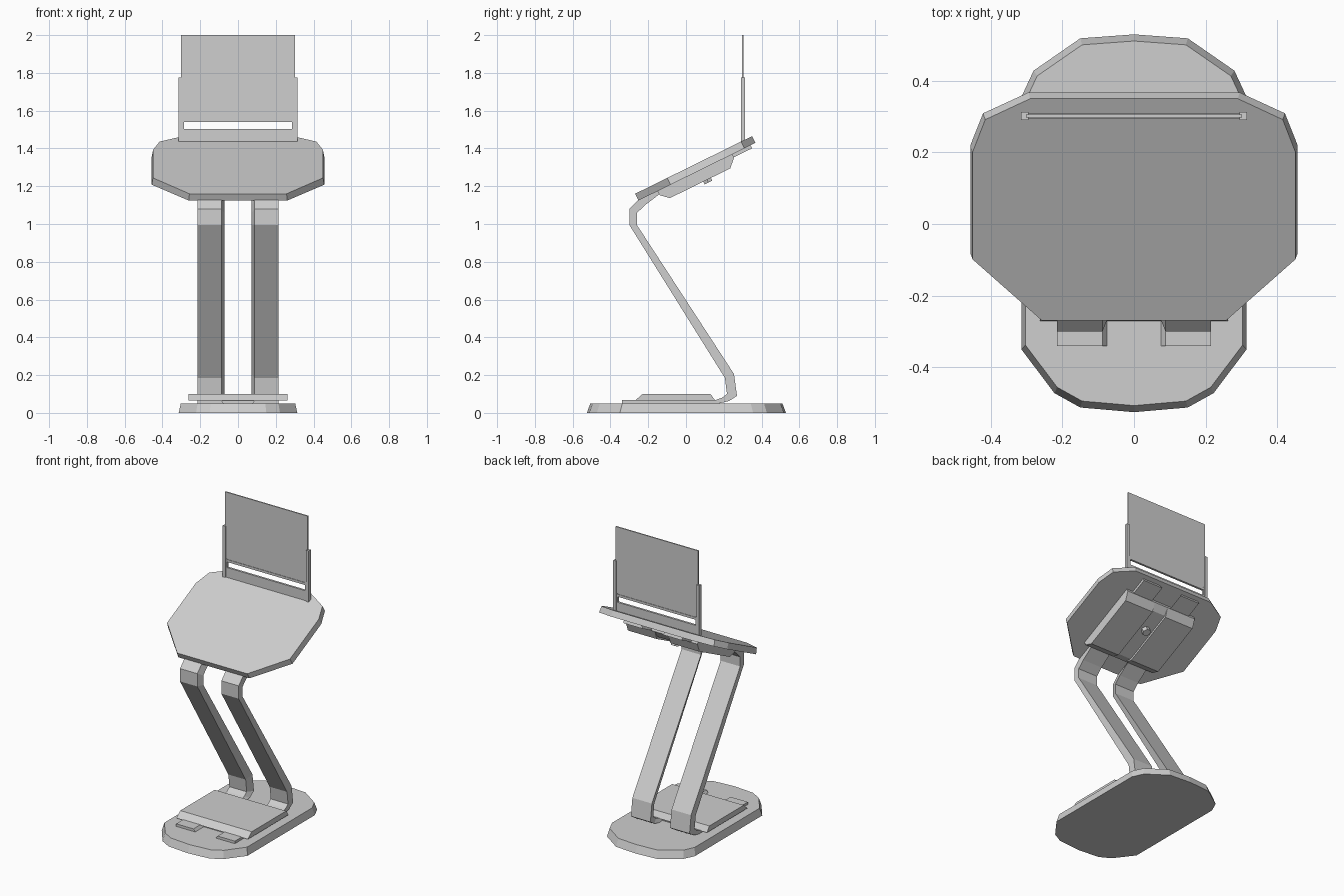
import bpy, bmesh
from math import sin, cos, atan2
from mathutils import Vector

cube = bpy.data.objects.get("Cube")
if cube:
    bpy.data.objects.remove(cube, do_unlink=True)

grey = bpy.data.materials.new("light_grey")
grey.use_nodes = True
COLOUR = (0.62, 0.62, 0.62, 1)
grey.diffuse_color = COLOUR
grey.node_tree.nodes["Principled BSDF"].inputs["Base Color"].default_value = COLOUR

TILT = atan2(0.305, 0.619)


def tray(x, v, w):
    """Point on the tilted tray: v runs up the slope, w is along its normal."""
    return Vector((x, 0.04 + v * cos(TILT) - w * sin(TILT),
                   1.3125 + v * sin(TILT) + w * cos(TILT)))


def level(x, y, z):
    return Vector((x, y, z))


def loft(name, rings):
    """Skin a series of closed rings and cap both ends."""
    bm = bmesh.new()
    loops = [[bm.verts.new(p) for p in ring] for ring in rings]
    n = len(loops[0])
    for a, b in zip(loops, loops[1:]):
        for i in range(n):
            j = (i + 1) % n
            bm.faces.new((a[i], a[j], b[j], b[i]))
    bm.faces.new(loops[0])
    bm.faces.new(loops[-1])
    bmesh.ops.recalc_face_normals(bm, faces=bm.faces)
    mesh = bpy.data.meshes.new(name)
    bm.to_mesh(mesh)
    bm.free()
    mesh.materials.append(grey)
    obj = bpy.data.objects.new(name, mesh)
    bpy.context.collection.objects.link(obj)
    return obj


def block(name, x, y, z, place=level):
    """Box given by its (low, high) range on each axis."""
    ring = [(x[0], y[0]), (x[1], y[0]), (x[1], y[1]), (x[0], y[1])]
    return loft(name, [[place(a, b, h) for a, b in ring] for h in z])


def bar(name, x, profile, place=level):
    """Extrude a side profile across x."""
    return loft(name, [[place(s, a, b) for a, b in profile] for s in x])


def mirrored(half):
    """Complete a right-hand outline across x = 0."""
    return half + [(-x, y) for x, y in reversed(half) if x > 0]


# Foot plate with sloping rim
foot = mirrored([(0, -0.525), (0.15, -0.512), (0.222, -0.472), (0.314, -0.35),
                 (0.314, 0.355), (0.28, 0.428), (0.15, 0.518), (0, 0.529)])
loft("foot_plate", [[level(x * s, y * s, z) for x, y in foot]
                    for s, z in ((1, 0), (0.965, 0.05))])

# Lower clamp holding the legs to the foot
bar("lower_clamp", (-0.262, 0.262),
    [(-0.27, 0.065), (-0.23, 0.1), (0.13, 0.1), (0.155, 0.065)])
block("lower_clamp_base", (-0.205, 0.205), (-0.25, 0.14), (0.045, 0.066))

# Tray
outline = [(0.29, 0.345), (0.415, 0.28), (0.45, 0.18), (0.45, -0.155), (0.257, -0.345)]
outline += [(-x, v) for x, v in reversed(outline)]
loft("tray", [[tray(x * s, v, w) for x, v in outline] for s, w in ((1.015, -0.04), (1, 0))])

# Upper clamp: two cheeks with a shallower channel between
cheek = [(-0.232, -0.035), (-0.232, -0.064), (-0.19, -0.102),
         (0.166, -0.102), (0.21, -0.06), (0.21, -0.035)]
bar("upper_clamp_left", (0.05, 0.262), cheek, tray)
bar("upper_clamp_right", (-0.262, -0.05), cheek, tray)
bar("upper_clamp_channel", (-0.05, 0.05),
    [(v, max(w, -0.088)) for v, w in cheek], tray)

# Clamp screw head
hexagon = [(0.026 * cos(k * 1.0472), 0.03 + 0.026 * sin(k * 1.0472)) for k in range(6)]
loft("clamp_screw", [[tray(x, v, w) for x, v in hexagon] for w in (-0.118, -0.08)])

# Bent strap legs: paired front and back edges along the path
front = [(-0.34, 0.067), (0.153, 0.067), (0.19, 0.08), (0.217, 0.10), (0.206, 0.185),
         (-0.30, 0.995), (-0.30, 1.08), (-0.254, 1.127)]
back = [(-0.34, 0.045), (0.153, 0.045), (0.228, 0.063), (0.27, 0.09), (0.254, 0.206),
        (-0.26, 0.995), (-0.26, 1.058), (-0.217, 1.10)]
front += [tray(0, v, -0.039).yz for v in (-0.24, 0.317)]
back += [tray(0, v, -0.058).yz for v in (-0.225, 0.317)]
for side, name in ((1, "left_leg"), (-1, "right_leg")):
    loft(name, [[level(side * 0.215, *f), level(side * 0.088, *f),
                 level(side * 0.072, *b), level(side * 0.215, *b)]
                for f, b in zip(front, back)])

# Upright panel with a slot along its lower edge
block("upright_panel", (-0.302, 0.302), (0.297, 0.305), (1.54, 2.0))
block("panel_sill", (-0.3, 0.3), (0.294, 0.308), (1.43, 1.503))
block("slot_lip", (-0.288, 0.288), (0.294, 0.308), (1.54, 1.556))
for side, name in ((1, "left_post"), (-1, "right_post")):
    block(name, sorted((side * 0.286, side * 0.302)), (0.294, 0.308), (1.43, 1.56))
    block(name + "_rail", sorted((side * 0.295, side * 0.315)), (0.29, 0.312), (1.42, 1.775))
